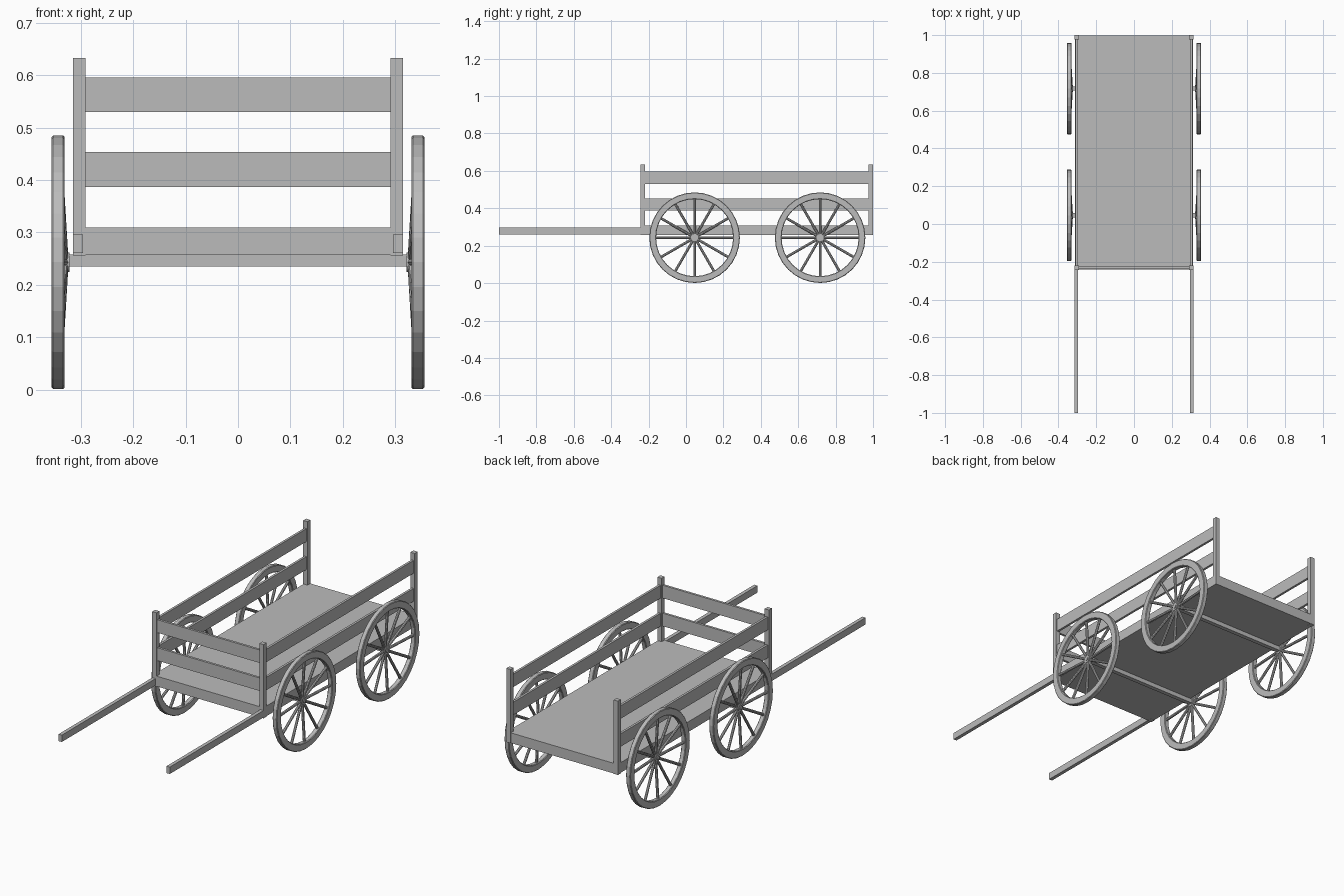
import bpy, bmesh
from math import sin, cos, pi
from mathutils import Matrix, Vector

cube = bpy.data.objects.get("Cube")
if cube:
    bpy.data.objects.remove(cube, do_unlink=True)

GREY = (0.5, 0.5, 0.5, 1)
mat = bpy.data.materials.new("plain grey")
mat.use_nodes = True
mat.diffuse_color = GREY
mat.node_tree.nodes["Principled BSDF"].inputs["Base Color"].default_value = GREY


def finish(name, bm):
    bmesh.ops.recalc_face_normals(bm, faces=bm.faces)
    mesh = bpy.data.meshes.new(name)
    bm.to_mesh(mesh)
    bm.free()
    mesh.materials.append(mat)
    obj = bpy.data.objects.new(name, mesh)
    bpy.context.collection.objects.link(obj)
    return obj


def box(name, x, y, z):
    """Box given by its (low, high) range on each axis."""
    bm = bmesh.new()
    size = [b - a for a, b in (x, y, z)]
    mid = [(a + b) / 2 for a, b in (x, y, z)]
    bmesh.ops.create_cube(bm, size=1, matrix=Matrix.Translation(mid) @ Matrix.Diagonal((*size, 1)))
    return finish(name, bm)


def rod(bm, a, b, r1, r2, sides):
    """Straight tapered rod from a to b."""
    a, b = Vector(a), Vector(b)
    turn = (b - a).to_track_quat('Z', 'Y').to_matrix().to_4x4()
    bmesh.ops.create_cone(bm, cap_ends=True, segments=sides, radius1=r1, radius2=r2,
                          depth=(b - a).length, matrix=Matrix.Translation((a + b) / 2) @ turn)


def wheel(name, side, y):
    bm = bmesh.new()
    # Rim: a bevelled rectangle swept round the axle
    x0, x1, r0, r1, c = 0.331, 0.356, 0.206, 0.242, 0.003
    profile = [(x0, r0 + c), (x0, r1 - c), (x0 + c, r1), (x1 - c, r1),
               (x1, r1 - c), (x1, r0 + c), (x1 - c, r0), (x0 + c, r0)]
    n = 32
    rings = [[bm.verts.new((px, r * cos(2 * pi * i / n), r * sin(2 * pi * i / n)))
              for px, r in profile] for i in range(n)]
    for i in range(n):
        a, b = rings[i], rings[(i + 1) % n]
        for j in range(len(profile)):
            k = (j + 1) % len(profile)
            bm.faces.new((a[j], a[k], b[k], b[j]))
    # Twelve dished spokes
    for i in range(12):
        t = i * pi / 6
        rod(bm, (0.331, 0.012 * cos(t), 0.012 * sin(t)),
            (0.343, 0.212 * cos(t), 0.212 * sin(t)), 0.007, 0.007, 8)
    # Hub
    rod(bm, (0.322, 0, 0), (0.341, 0, 0), 0.019, 0.019, 16)
    rod(bm, (0.341, 0, 0), (0.345, 0, 0), 0.010, 0.010, 12)
    bmesh.ops.transform(bm, verts=bm.verts,
                        matrix=Matrix.Translation((0, y, 0.243)) @ Matrix.Diagonal((side, 1, 1, 1)))
    return finish(name, bm)


OUT, IN = 0.315, 0.291
FRONT, BACK, POST = -0.243, 1.0, 0.024
RAILS = {"lower": (0.387, 0.453), "upper": (0.53, 0.596)}

# Cart bed
box("bed", (-0.313, 0.313), (FRONT + 0.002, BACK - 0.001), (0.257, 0.309))

# Posts, side rails and pulling shafts, mirrored left and right
for word, s in (("left", 1), ("right", -1)):
    def span(a, b):
        return tuple(sorted((s * a, s * b)))
    box(word + "_front_post", span(IN, OUT), (FRONT, FRONT + POST), (0.256, 0.633))
    box(word + "_back_post", span(IN, OUT), (BACK - POST, BACK), (0.256, 0.633))
    for level, z in RAILS.items():
        box(f"{word}_{level}_rail", span(0.297, 0.309), (FRONT + 0.02, BACK - 0.02), z)
    box(word + "_shaft", span(0.296, 0.3145), (-1.0, FRONT + 0.01), (0.261, 0.296))

# Front rails
for level, z in RAILS.items():
    box(f"front_{level}_rail", (-0.295, 0.295), (FRONT + 0.006, FRONT + 0.018), z)

# Axles and wheels
for word, y in (("front", 0.046), ("back", 0.717)):
    box(word + "_axle", (-0.324, 0.324), (y - 0.011, y + 0.011), (0.235, 0.258))
    wheel(f"left_{word}_wheel", 1, y)
    wheel(f"right_{word}_wheel", -1, y)
